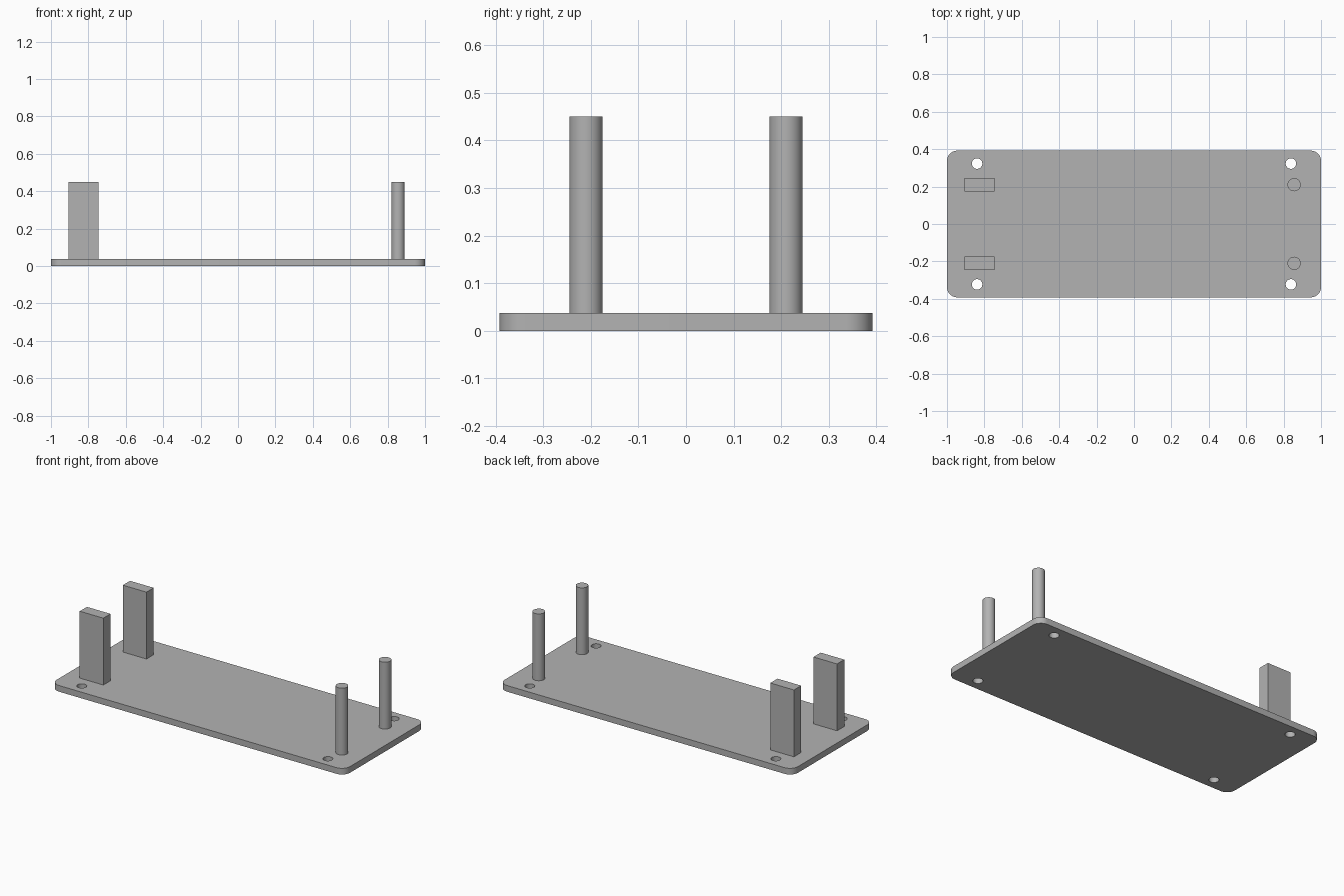
import bpy, bmesh, math
from mathutils import Matrix

if "Cube" in bpy.data.objects:
    bpy.data.objects.remove(bpy.data.objects["Cube"])

grey = bpy.data.materials.new("plain grey")
grey.diffuse_color = (0.45, 0.45, 0.45, 1)
grey.use_nodes = True
grey.node_tree.nodes["Principled BSDF"].inputs["Base Color"].default_value = grey.diffuse_color

PLATE_TOP, TOP = 0.038, 0.45
HALF_X, HALF_Y, CORNER = 1.0, 0.392, 0.055


def finish(name, bm):
    mesh = bpy.data.meshes.new(name)
    bmesh.ops.recalc_face_normals(bm, faces=bm.faces)
    bm.to_mesh(mesh)
    bm.free()
    mesh.materials.append(grey)
    ob = bpy.data.objects.new(name, mesh)
    bpy.context.collection.objects.link(ob)
    return ob


def smooth(ob):
    bpy.ops.object.select_all(action='DESELECT')
    ob.select_set(True)
    bpy.context.view_layer.objects.active = ob
    bpy.ops.object.shade_smooth_by_angle(angle=math.radians(30))


def add_cylinder(bm, x, y, radius, z0, z1, sides=48):
    bmesh.ops.create_cone(bm, cap_ends=True, segments=sides, radius1=radius, radius2=radius,
                          depth=z1 - z0, matrix=Matrix.Translation((x, y, (z0 + z1) / 2)))


# Base plate with rounded corners
bm = bmesh.new()
outline = []
for i, (sx, sy) in enumerate(((1, 1), (-1, 1), (-1, -1), (1, -1))):
    for k in range(13):
        a = math.pi / 2 * (i + k / 12)
        outline.append(bm.verts.new((sx * (HALF_X - CORNER) + CORNER * math.cos(a),
                                     sy * (HALF_Y - CORNER) + CORNER * math.sin(a), 0)))
face = bm.faces.new(outline)
ext = bmesh.ops.extrude_face_region(bm, geom=[face])
bmesh.ops.translate(bm, vec=(0, 0, PLATE_TOP),
                    verts=[v for v in ext["geom"] if isinstance(v, bmesh.types.BMVert)])
plate = finish("base_plate", bm)

# Four screw holes through the plate
bm = bmesh.new()
for x in (-0.839, 0.839):
    for y in (-0.323, 0.323):
        add_cylinder(bm, x, y, 0.028, -0.1, 0.1)
cutter = finish("hole_cutter", bm)
cutter.hide_render = True
cut = plate.modifiers.new("holes", 'BOOLEAN')
cut.operation, cut.solver, cut.object = 'DIFFERENCE', 'EXACT', cutter
bpy.context.view_layer.objects.active = plate
bpy.ops.object.modifier_apply(modifier=cut.name)
bpy.data.objects.remove(cutter)
smooth(plate)

for side, y in (("front", -0.21), ("back", 0.21)):
    # Round posts at the right end
    bm = bmesh.new()
    add_cylinder(bm, 0.856, y, 0.035, PLATE_TOP, TOP)
    smooth(finish(side + "_round_post", bm))

    # Rectangular uprights at the left end
    bm = bmesh.new()
    size = Matrix.Diagonal((0.161, 0.07, TOP - PLATE_TOP, 1))
    bmesh.ops.create_cube(bm, size=1, matrix=Matrix.Translation(
        (-0.827, y, (TOP + PLATE_TOP) / 2)) @ size)
    finish(side + "_block_post", bm)
